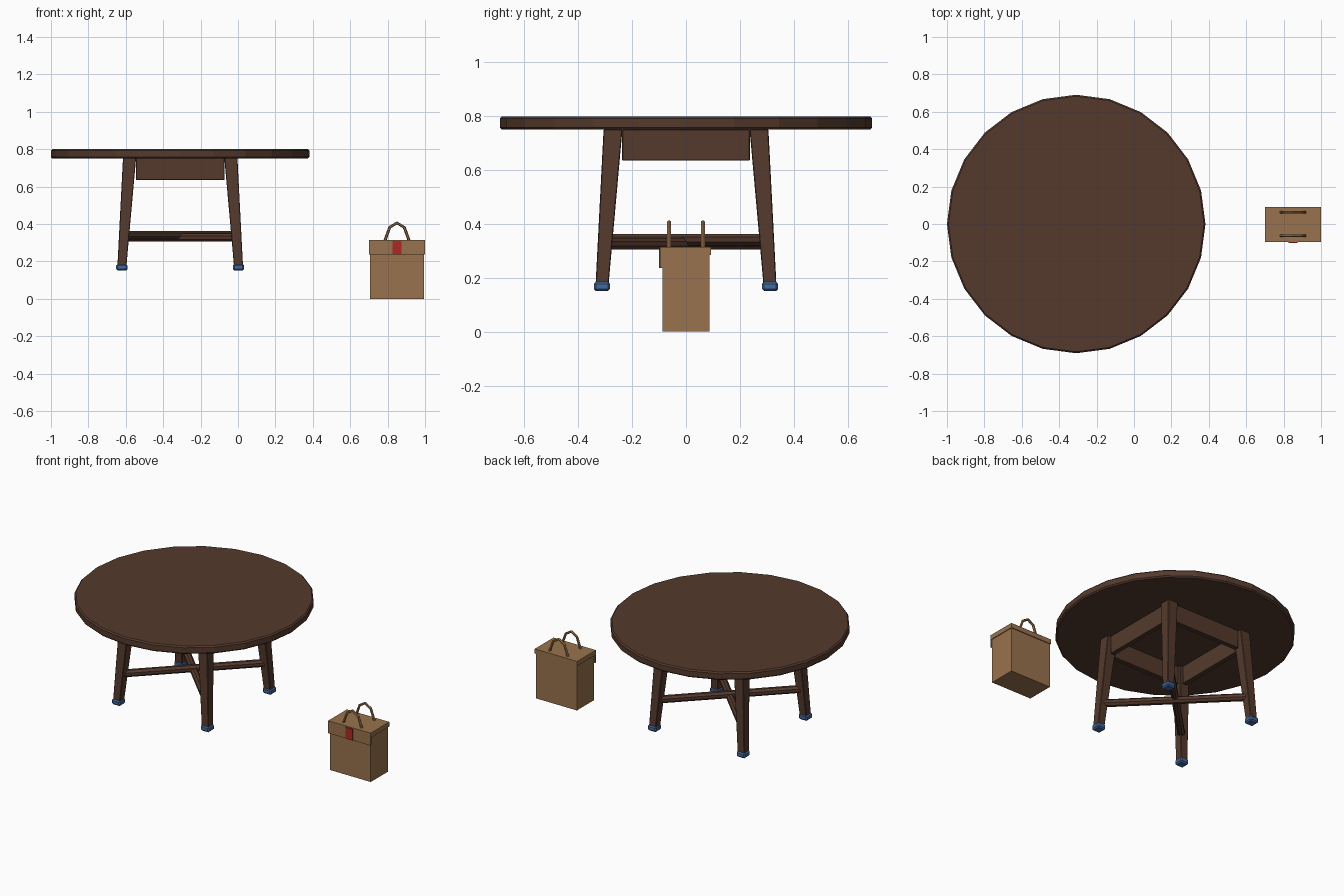
import bpy, bmesh, math
from mathutils import Vector

if "Cube" in bpy.data.objects:
    bpy.data.objects.remove(bpy.data.objects["Cube"])


def material(name, rgb):
    m = bpy.data.materials.new(name)
    m.diffuse_color = (*rgb, 1)
    m.use_nodes = True
    m.node_tree.nodes["Principled BSDF"].inputs["Base Color"].default_value = m.diffuse_color
    return m


WOOD = material("dark wood", (0.089, 0.042, 0.026))
BLUE = material("blue foot", (0.055, 0.14, 0.34))
TAN = material("tan leather", (0.32, 0.17, 0.075))
RED = material("red clasp", (0.42, 0.022, 0.017))


def finish(name, bm, mat):
    bmesh.ops.recalc_face_normals(bm, faces=bm.faces[:])
    me = bpy.data.meshes.new(name)
    bm.to_mesh(me)
    bm.free()
    me.materials.append(mat)
    ob = bpy.data.objects.new(name, me)
    bpy.context.collection.objects.link(ob)
    return ob


def bevel(bm, width):
    bmesh.ops.bevel(bm, geom=bm.edges[:], offset=width, segments=1,
                    affect='EDGES', profile=0.5)


def loft(name, mat, low, high, bev=0):
    """Box between two rectangles given as (x, y, z, half_x, half_y)."""
    bm = bmesh.new()
    rings = []
    for x, y, z, hx, hy in (low, high):
        rings.append([bm.verts.new((x + sx * hx, y + sy * hy, z))
                      for sx, sy in ((-1, -1), (1, -1), (1, 1), (-1, 1))])
    a, b = rings
    bm.faces.new(a[::-1])
    bm.faces.new(b)
    for i in range(4):
        j = (i + 1) % 4
        bm.faces.new((a[i], a[j], b[j], b[i]))
    if bev:
        bevel(bm, bev)
    return finish(name, bm, mat)


def box(name, mat, x0, x1, y0, y1, z0, z1, bev=0):
    c = ((x0 + x1) / 2, (y0 + y1) / 2)
    h = ((x1 - x0) / 2, (y1 - y0) / 2)
    return loft(name, mat, (*c, z0, *h), (*c, z1, *h), bev)


def tube(name, mat, points, radius, sides, side_axis):
    """Round bar along a path, mitred at its bends."""
    pts = [Vector(p) for p in points]
    side = Vector(side_axis).normalized()
    bm = bmesh.new()
    rings = []
    for i, p in enumerate(pts):
        t = (pts[min(i + 1, len(pts) - 1)] - pts[max(i - 1, 0)]).normalized()
        n = side.cross(t)
        rings.append([bm.verts.new(p + radius * (math.cos(a) * side + math.sin(a) * n))
                      for a in (2 * math.pi * (k + 0.5) / sides for k in range(sides))])
    bm.faces.new(rings[0])
    bm.faces.new(rings[-1])
    for a, b in zip(rings, rings[1:]):
        for k in range(sides):
            m = (k + 1) % sides
            bm.faces.new((a[k], a[m], b[m], b[k]))
    return finish(name, bm, mat)


# --- Table ---
CX, R = -0.309, 0.691

# Round top: 24 sides with chamfered rims
bm = bmesh.new()
rings = []
for r, z in ((R - 0.008, 0.75), (R, 0.758), (R, 0.792), (R - 0.008, 0.80)):
    rings.append([bm.verts.new((CX + r * math.cos(k * math.pi / 12),
                                r * math.sin(k * math.pi / 12), z)) for k in range(24)])
bm.faces.new(rings[0][::-1])
bm.faces.new(rings[-1])
for a, b in zip(rings, rings[1:]):
    for k in range(24):
        m = (k + 1) % 24
        bm.faces.new((a[k], a[m], b[m], b[k]))
finish("table_top", bm, WOOD)

# Splayed tapering legs with blue feet
for sy, fb in ((-1, "front"), (1, "back")):
    for sx, lr in ((-1, "left"), (1, "right")):
        loft(f"{fb}_{lr}_leg", WOOD,
             (CX + sx * 0.312, sy * 0.312, 0.17, 0.024, 0.024),
             (CX + sx * 0.271, sy * 0.271, 0.752, 0.035, 0.035), 0.003)
        x, y = CX + sx * 0.312, sy * 0.312
        box(f"{fb}_{lr}_foot", BLUE, x - 0.03, x + 0.03, y - 0.03, y + 0.03,
            0.151, 0.186, 0.008)

# Aprons between the legs
for s, fb, lr in ((-1, "front", "left"), (1, "back", "right")):
    box(f"{fb}_apron", WOOD, CX - 0.237, CX + 0.237,
        s * 0.27 - 0.015, s * 0.27 + 0.015, 0.635, 0.752, 0.003)
    box(f"{lr}_apron", WOOD, CX + s * 0.27 - 0.015, CX + s * 0.27 + 0.015,
        -0.237, 0.237, 0.635, 0.752, 0.003)

# Crossed diagonal stretchers
for s, z, nm in ((1, 0.342, "upper"), (-1, 0.327, "lower")):
    tube(f"{nm}_stretcher", WOOD,
         [(CX - 0.295, -s * 0.295, z), (CX + 0.295, s * 0.295, z)],
         0.023, 8, (1, -s, 0))

# --- Bag ---
BX = 0.85
box("bag_body", TAN, BX - 0.144, BX + 0.144, -0.087, 0.087, 0, 0.30)
box("bag_lid", TAN, BX - 0.149, BX + 0.149, -0.092, 0.092, 0.285, 0.315)
box("bag_front_flap", TAN, BX - 0.149, BX + 0.149, -0.096, -0.086, 0.236, 0.315)
box("bag_clasp", RED, BX - 0.024, BX + 0.024, -0.101, -0.095, 0.237, 0.308)

# Two arched handles
for y, nm in ((-0.063, "front"), (0.063, "back")):
    tube(f"{nm}_handle", TAN,
         [(BX + dx, y, z) for dx, z in
          ((-0.066, 0.308), (-0.039, 0.382), (0, 0.406), (0.039, 0.382), (0.066, 0.308))],
         0.008, 6, (0, 1, 0))
